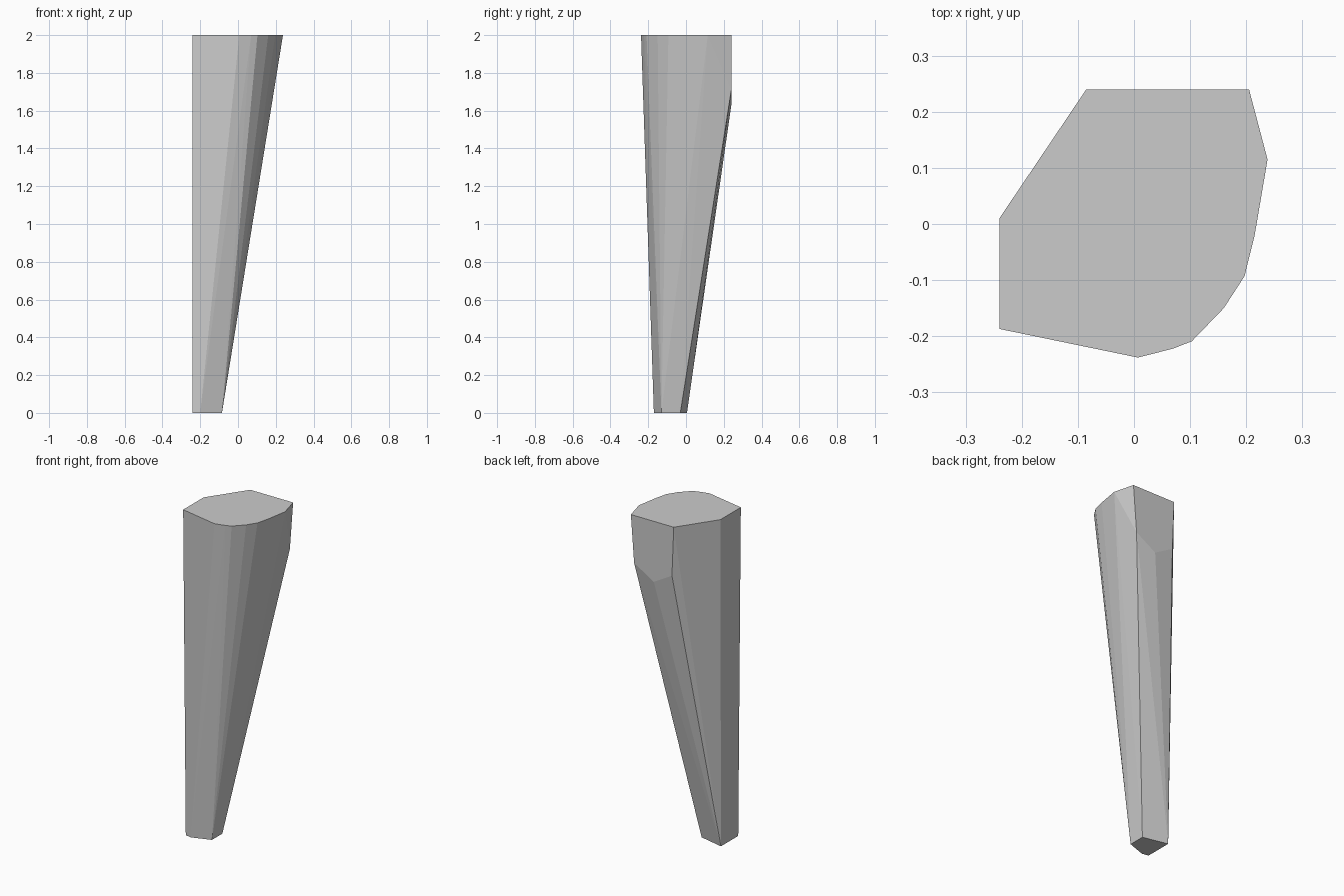
import bpy, bmesh
from math import radians

if "Cube" in bpy.data.objects:
    bpy.data.objects.remove(bpy.data.objects["Cube"])

# Cross-sections of the tapered, faceted leg
top_outline = [(-0.085, 0.24), (0.205, 0.24), (0.238, 0.115), (0.215, -0.02),
               (0.197, -0.093), (0.16, -0.15), (0.103, -0.209), (0.07, -0.222),
               (0.007, -0.238), (-0.24, -0.187), (-0.24, 0.01)]
foot_outline = [(-0.24, 0.005), (-0.24, -0.162), (-0.2, -0.17),
                (-0.085, -0.13), (-0.085, -0.03)]
# Lower corners of the flat back face, as (x, z)
back_corners = [(0.183, 1.71), (0.05, 1.63), (-0.073, 1.70)]

points = [(x, y, 2.0) for x, y in top_outline]
points += [(x, y, 0.0) for x, y in foot_outline]
points += [(x, 0.24, z) for x, z in back_corners]

# Wrap the sections in one convex faceted shell
bm = bmesh.new()
for p in points:
    bm.verts.new(p)
bmesh.ops.convex_hull(bm, input=bm.verts[:])
bmesh.ops.delete(bm, geom=[v for v in bm.verts if not v.link_faces], context='VERTS')
bmesh.ops.dissolve_limit(bm, angle_limit=radians(0.5), verts=bm.verts[:], edges=bm.edges[:])
bmesh.ops.recalc_face_normals(bm, faces=bm.faces[:])

mesh = bpy.data.meshes.new("tapered_leg")
bm.to_mesh(mesh)
bm.free()
leg = bpy.data.objects.new("tapered_leg", mesh)
bpy.context.collection.objects.link(leg)
